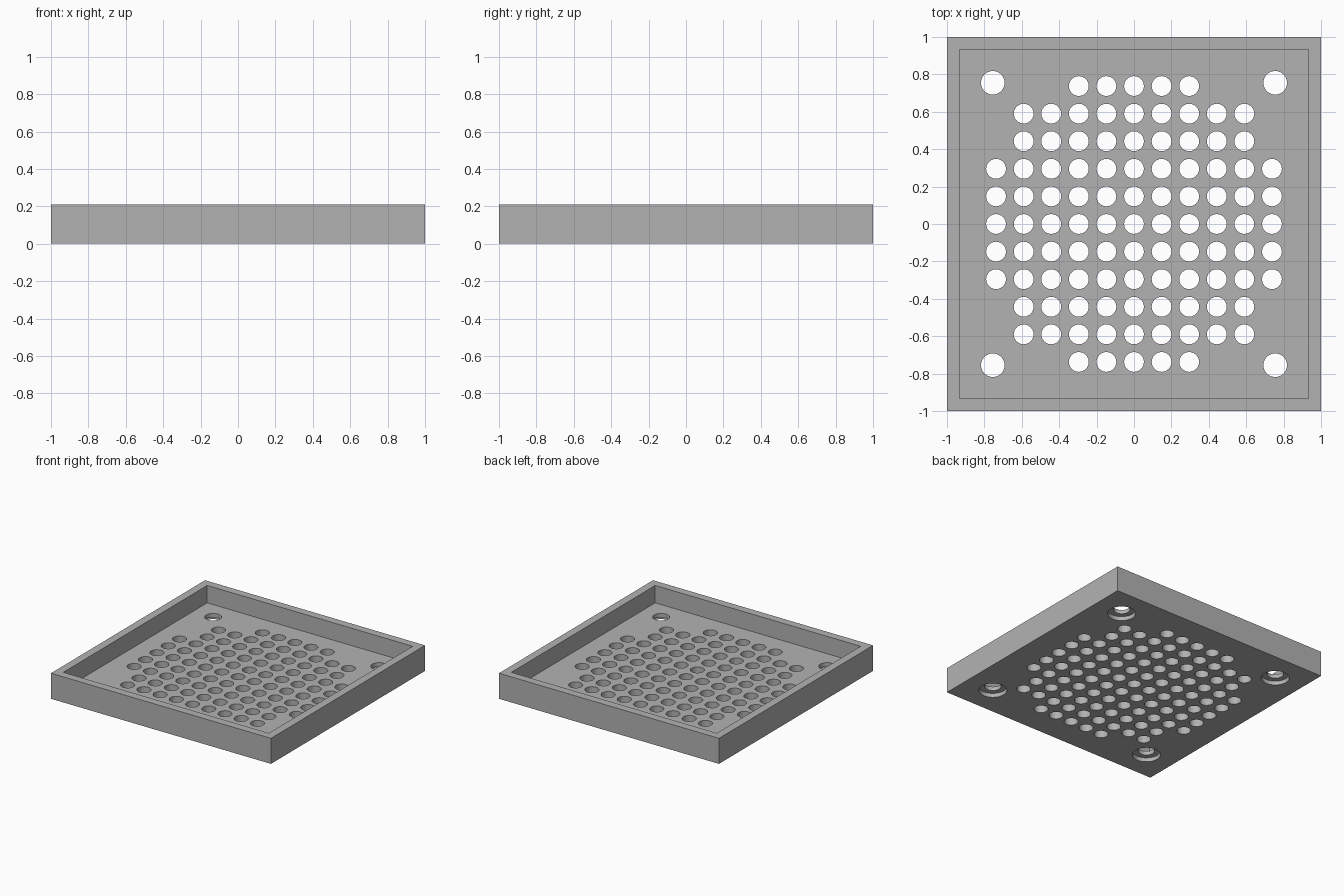
import bpy, bmesh
from mathutils import Matrix

if "Cube" in bpy.data.objects:
    bpy.data.objects.remove(bpy.data.objects["Cube"])

HEIGHT, WALL, FLOOR = 0.21, 0.066, 0.067
PITCH, VENT_R = 0.1475, 0.053
SCREW, SCREW_R, BORE_R, BORE_D = 0.755, 0.063, 0.106, 0.034


def finish(bm, name):
    mesh = bpy.data.meshes.new(name)
    bm.to_mesh(mesh)
    bm.free()
    obj = bpy.data.objects.new(name, mesh)
    bpy.context.collection.objects.link(obj)
    return obj


def add_box(bm, half, z0, z1):
    m = Matrix.Translation((0, 0, (z0 + z1) / 2)) @ Matrix.Diagonal((2 * half, 2 * half, z1 - z0, 1))
    bmesh.ops.create_cube(bm, size=1, matrix=m)


def add_cylinder(bm, x, y, r, z0, z1, sides=24):
    bmesh.ops.create_cone(bm, cap_ends=True, segments=sides, radius1=r, radius2=r, depth=z1 - z0,
                          matrix=Matrix.Translation((x, y, (z0 + z1) / 2)))


def cut(target, cutter):
    mod = target.modifiers.new(cutter.name, 'BOOLEAN')
    mod.operation = 'DIFFERENCE'
    mod.solver = 'EXACT'
    mod.object = cutter
    cutter.hide_render = True
    cutter.hide_set(True)


# Shallow square tray
bm = bmesh.new()
add_box(bm, 1, 0, HEIGHT)
tray = finish(bm, "tray")
grey = bpy.data.materials.new("grey")
grey.diffuse_color = (0.45, 0.45, 0.45, 1)
grey.use_nodes = True
grey.node_tree.nodes["Principled BSDF"].inputs["Base Color"].default_value = grey.diffuse_color
tray.data.materials.append(grey)

# Inner pocket
bm = bmesh.new()
add_box(bm, 1 - WALL, FLOOR, HEIGHT + 0.1)
cut(tray, finish(bm, "pocket_cutter"))

# Stepped grid of vent holes, and the four screw holes
bm = bmesh.new()
reach = [5, 5, 5, 4, 4, 2]
for j in range(-5, 6):
    n = reach[abs(j)]
    for i in range(-n, n + 1):
        add_cylinder(bm, i * PITCH, j * PITCH, VENT_R, -0.1, FLOOR + 0.05)
corners = [(sx * SCREW, sy * SCREW) for sx in (-1, 1) for sy in (-1, 1)]
for x, y in corners:
    add_cylinder(bm, x, y, SCREW_R, -0.1, FLOOR + 0.05, 32)
cut(tray, finish(bm, "hole_cutter"))

# Counterbores on the underside
bm = bmesh.new()
for x, y in corners:
    add_cylinder(bm, x, y, BORE_R, -0.1, BORE_D, 32)
cut(tray, finish(bm, "counterbore_cutter"))
